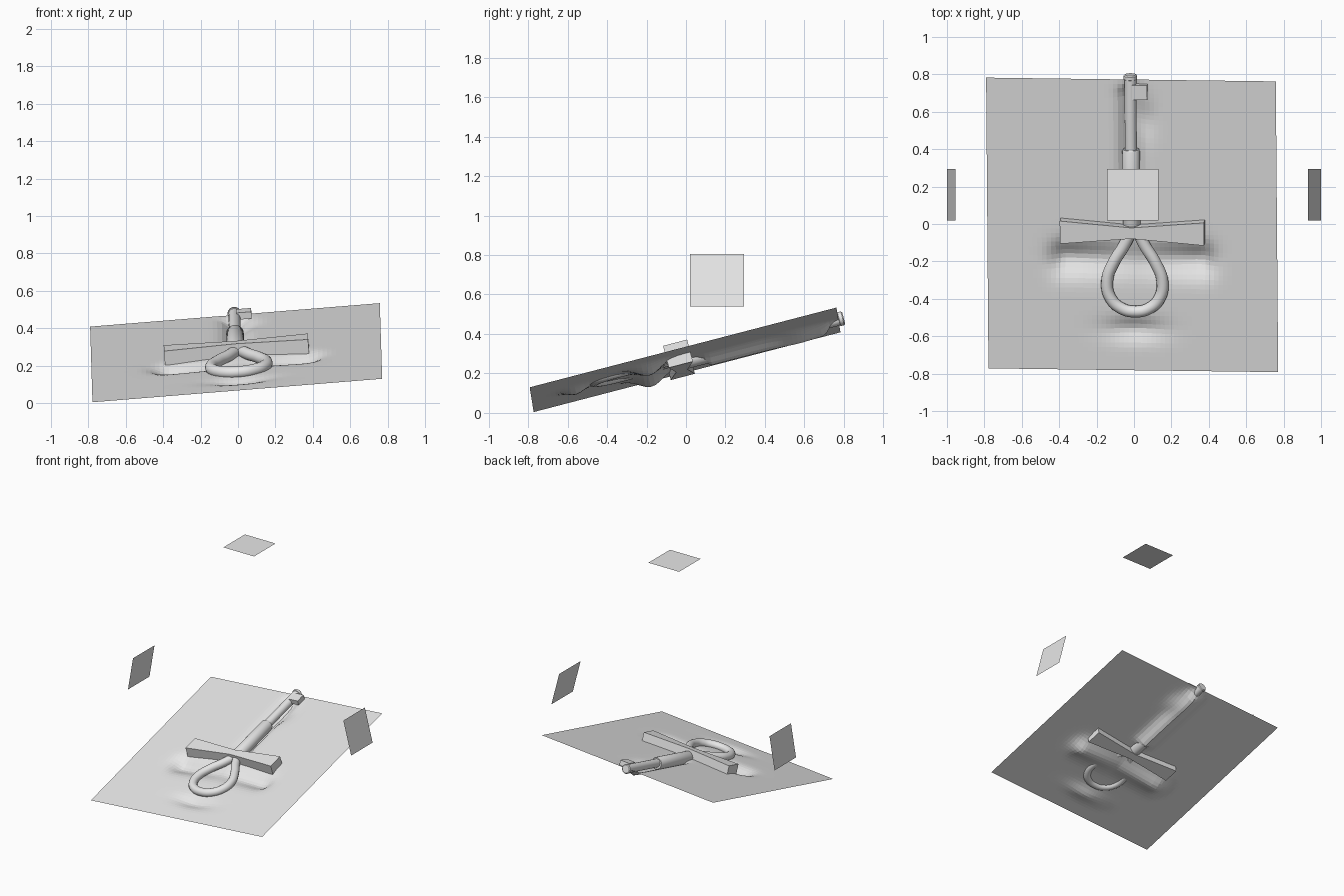
import bpy, bmesh, math
from mathutils import Matrix, Vector

if "Cube" in bpy.data.objects:
    bpy.data.objects.remove(bpy.data.objects["Cube"])

grey = bpy.data.materials.new("plain grey")
grey.diffuse_color = (0.8, 0.8, 0.8, 1)
grey.use_nodes = True
grey.node_tree.nodes["Principled BSDF"].inputs["Base Color"].default_value = grey.diffuse_color

# Tilted frame shared by the ground and the looped key
U = Vector((1, -0.013, 0.081)).normalized()
V = Vector((-0.008, 1, 0.26))
V = (V - U * V.dot(U)).normalized()
N = U.cross(V)
FRAME = Matrix((U, V, N)).transposed().to_4x4()
FRAME.translation = (0, 0, 0.271)


def add(name, bm, tilted=True, smooth=False, fix=True):
    if fix:
        bmesh.ops.recalc_face_normals(bm, faces=bm.faces)
    if tilted:
        bm.transform(FRAME)
    for f in bm.faces:
        f.smooth = smooth
    me = bpy.data.meshes.new(name)
    bm.to_mesh(me)
    bm.free()
    me.materials.append(grey)
    ob = bpy.data.objects.new(name, me)
    bpy.context.collection.objects.link(ob)
    if smooth:
        bpy.ops.object.select_all(action='DESELECT')
        ob.select_set(True)
        bpy.context.view_layer.objects.active = ob
        bpy.ops.object.shade_smooth_by_angle(angle=math.radians(40))
    return ob


def lathe(name, profile, u, n, sides=24):
    """Round shaft along V from (radius, v) pairs."""
    bm = bmesh.new()
    rings = []
    for r, v in profile:
        rings.append([bm.verts.new((u + r * math.cos(2 * math.pi * i / sides), v,
                                    n + r * math.sin(2 * math.pi * i / sides)))
                      for i in range(sides)])
    for a, b in zip(rings, rings[1:]):
        for i in range(sides):
            j = (i + 1) % sides
            bm.faces.new((a[i], a[j], b[j], b[i]))
    bm.faces.new(rings[0])
    bm.faces.new(rings[-1])
    return add(name, bm, smooth=True)


def gauss(d, s):
    return math.exp(-(d / s) ** 2)


def dig(u, v):
    """Depth of the soft hollows pressed into the ground."""
    du = max(abs(u + 0.01) - 0.36, 0)
    ends = 0.45 + 0.55 * min(1, abs(u) / 0.33)
    bar = 0.06 * ends * gauss(du, 0.08) * gauss(v + 0.2, 0.085)
    ring = 0.032 * gauss(u, 0.15) * gauss(v + 0.585, 0.06)
    dv = max(abs(v - 0.41) - 0.29, 0)
    shaft = 0.06 * gauss(u + 0.013, 0.055) * gauss(dv, 0.05)
    tooth = 0.02 * gauss(u - 0.06, 0.06) * gauss(v - 0.58, 0.1)
    return bar + ring + shaft + tooth


# Ground sheet with hollows
bm = bmesh.new()
bmesh.ops.create_grid(bm, x_segments=64, y_segments=64, size=1)
for p in bm.verts:
    u, v = p.co.x * 0.777 - 0.01, p.co.y * 0.803 - 0.005
    p.co = (u, v, -dig(u, v))
add("ground", bm, fix=False)

# Crossbar, waisted in the middle
bm = bmesh.new()
sections = []
for u, half in ((-0.393, 0.063), (-0.01, 0.03), (0.38, 0.063)):
    sections.append([bm.verts.new((u, -0.035 + s * half, n))
                     for s, n in ((-1, -0.05), (1, -0.05), (1, 0.065), (-1, 0.065))])
for a, b in zip(sections, sections[1:]):
    for i in range(4):
        j = (i + 1) % 4
        bm.faces.new((a[i], a[j], b[j], b[i]))
bm.faces.new(sections[0])
bm.faces.new(sections[-1])
add("crossbar", bm)

# Shaft, collar and end cap
lathe("collar", [(0.042, -0.02), (0.047, 0.0), (0.047, 0.405), (0.043, 0.413)], -0.013, 0)
lathe("shaft", [(0.032, 0.4), (0.032, 0.8), (0.036, 0.802), (0.036, 0.82), (0.03, 0.826)], -0.013, 0.003)

# Key tooth
bm = bmesh.new()
bmesh.ops.create_cube(bm, size=1, matrix=Matrix.Translation((0.039, 0.735, 0.018))
                      @ Matrix.Diagonal((0.08, 0.08, 0.038, 1)))
add("tooth", bm)

# Teardrop loop handle
half = [(0.018, -0.04), (0.055, -0.115), (0.112, -0.21), (0.148, -0.31),
        (0.132, -0.405), (0.075, -0.462)]
path = half + [(0, -0.48)] + [(-u, v) for u, v in reversed(half)]
cu = bpy.data.curves.new("loop_path", 'CURVE')
cu.dimensions = '3D'
cu.bevel_depth = 0.032
cu.bevel_resolution = 5
cu.resolution_u = 6
cu.use_fill_caps = True
sp = cu.splines.new('BEZIER')
sp.bezier_points.add(len(path) - 1)
for bp, (u, v) in zip(sp.bezier_points, path):
    bp.co = (u + 0.003, v, 0.015)
    bp.handle_left_type = bp.handle_right_type = 'AUTO'
tmp = bpy.data.objects.new("loop_path", cu)
bpy.context.collection.objects.link(tmp)
bpy.context.view_layer.update()
bm = bmesh.new()
bm.from_mesh(tmp.to_mesh())
tmp.to_mesh_clear()
bpy.data.objects.remove(tmp)
add("loop_handle", bm, smooth=True)


# Floating panels: one overhead, two leaning at the sides
def panel(name, a, b):
    bm = bmesh.new()
    y0, y1 = 0.02, 0.295
    bm.faces.new([bm.verts.new(c) for c in ((a[0], y0, a[1]), (b[0], y0, b[1]),
                                            (b[0], y1, b[1]), (a[0], y1, a[1]))])
    add(name, bm, tilted=False, fix=False)


panel("top_panel", (-0.145, 1.92), (0.13, 1.92))
panel("left_panel", (-1.0, 0.54), (-0.955, 0.805))
panel("right_panel", (0.93, 0.805), (1.0, 0.54))
